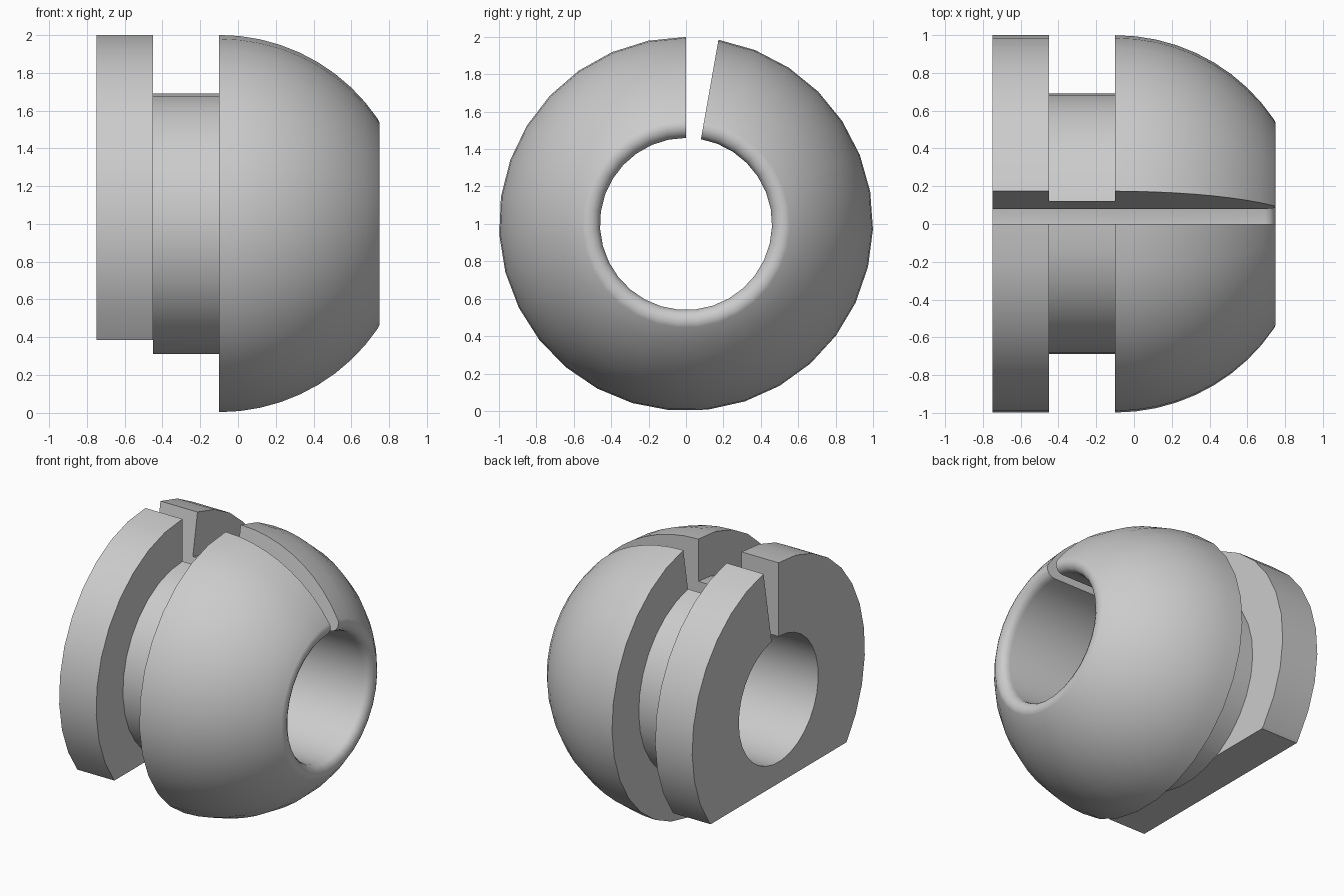
import bpy, bmesh, math

cube = bpy.data.objects.get("Cube")
if cube:
    bpy.data.objects.remove(cube, do_unlink=True)

SEGMENTS = 30
SLIT = math.radians(10)
BACK, FLANGE, DOME, TIP = -0.75, -0.45, -0.1, 0.75
BORE, NECK, FLAT_Z = 0.46, 0.69, 0.385

# Half section as (x, radius): bore, flange, neck, dome, rounded lip
profile = [(BACK, BORE), (BACK, 1), (FLANGE, 1), (FLANGE, NECK), (DOME, NECK)]
for i in range(10):
    t = math.radians(56.3) * i / 9
    profile.append((DOME + 1.01 * math.sin(t), math.cos(t)))
profile += [(TIP, 0.535), (0.748, 0.505), (0.735, 0.48), (0.715, 0.466), (0.69, BORE)]


def make_object(name, bm):
    bmesh.ops.recalc_face_normals(bm, faces=bm.faces)
    mesh = bpy.data.meshes.new(name)
    bm.to_mesh(mesh)
    bm.free()
    obj = bpy.data.objects.new(name, mesh)
    bpy.context.collection.objects.link(obj)
    return obj


# Split ring body, swept round the x axis and capped at both sides of the slit
bm = bmesh.new()
rings = []
for s in range(SEGMENTS + 1):
    a = SLIT + (math.tau - SLIT) * s / SEGMENTS
    rings.append([bm.verts.new((x, r * math.sin(a), 1 + r * math.cos(a)))
                  for x, r in profile])
for here, there in zip(rings, rings[1:]):
    for i in range(len(profile)):
        bm.faces.new((here[i - 1], here[i], there[i], there[i - 1]))
bm.faces.new(rings[0])
bm.faces.new(rings[-1])
body = make_object("grommet_body", bm)

# Cutter for the flat foot of the flange
bm = bmesh.new()
bmesh.ops.create_cube(bm, size=4)
for v in bm.verts:
    v.co.x = FLANGE if v.co.x > 0 else -1
    v.co.z = FLAT_Z if v.co.z > 0 else -1
cutter = make_object("flange_cutter", bm)
cutter.hide_render = True

cut = body.modifiers.new("flat_foot", 'BOOLEAN')
cut.operation = 'DIFFERENCE'
cut.solver = 'EXACT'
cut.object = cutter
bpy.ops.object.select_all(action='DESELECT')
bpy.context.view_layer.objects.active = body
body.select_set(True)
bpy.ops.object.modifier_apply(modifier=cut.name)
bpy.data.objects.remove(cutter, do_unlink=True)

# Plain grey rubber
grey = bpy.data.materials.new("grey_rubber")
grey.use_nodes = True
colour = (0.6, 0.6, 0.6, 1)
grey.diffuse_color = colour
grey.node_tree.nodes["Principled BSDF"].inputs["Base Color"].default_value = colour
body.data.materials.clear()
body.data.materials.append(grey)
bpy.ops.object.shade_smooth_by_angle(angle=math.radians(40))
